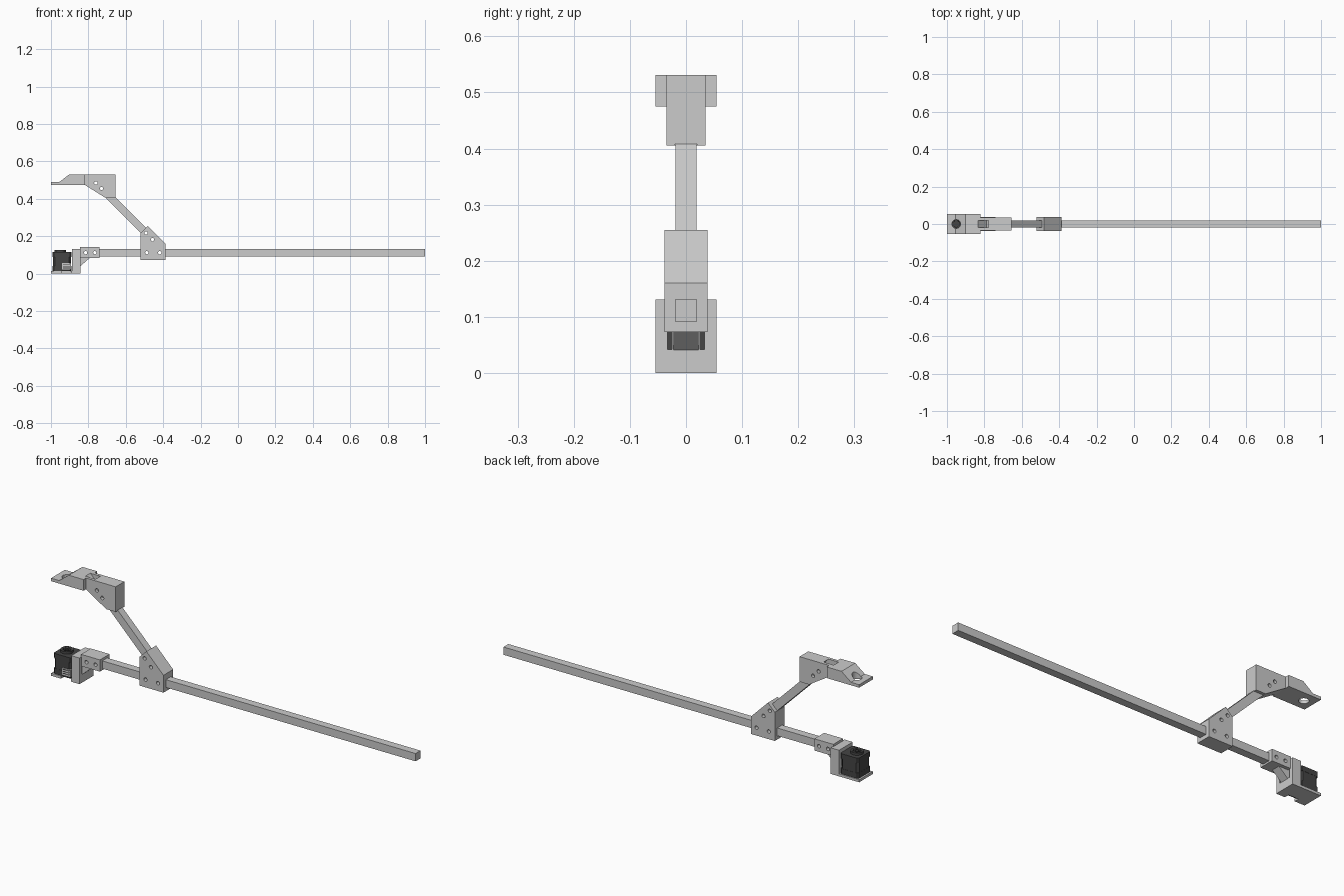
import bpy, bmesh
from math import radians, sqrt
from mathutils import Vector

if "Cube" in bpy.data.objects:
    bpy.data.objects.remove(bpy.data.objects["Cube"])

dark = bpy.data.materials.new("dark_metal")
dark.diffuse_color = (0.06, 0.06, 0.06, 1)
dark.use_nodes = True
dark.node_tree.nodes["Principled BSDF"].inputs["Base Color"].default_value = dark.diffuse_color


def finish(name, bm, mat=None):
    bmesh.ops.recalc_face_normals(bm, faces=bm.faces)
    me = bpy.data.meshes.new(name)
    bm.to_mesh(me)
    bm.free()
    ob = bpy.data.objects.new(name, me)
    bpy.context.collection.objects.link(ob)
    if mat:
        me.materials.append(mat)
    return ob


def profile(name, pts, y0, y1, mat=None):
    """Extrude an x-z outline from y0 to y1."""
    bm = bmesh.new()
    f = bm.faces.new([bm.verts.new((x, y0, z)) for x, z in pts])
    r = bmesh.ops.extrude_face_region(bm, geom=[f])
    vs = [g for g in r["geom"] if isinstance(g, bmesh.types.BMVert)]
    bmesh.ops.translate(bm, verts=vs, vec=(0, y1 - y0, 0))
    return finish(name, bm, mat)


def box(name, x0, x1, y0, y1, z0, z1, mat=None):
    return profile(name, [(x0, z0), (x1, z0), (x1, z1), (x0, z1)], y0, y1, mat)


def diagonal(name, a, b, w, half_y):
    a, b = Vector(a), Vector(b)
    d = (b - a).normalized()
    n = Vector((-d.y, d.x)) * w
    return profile(name, [a - n, b - n, b + n, a + n], -half_y, half_y)


def cylinder(name, loc, r, depth, axis="Z", mat=None, seg=32):
    bpy.ops.mesh.primitive_cylinder_add(
        vertices=seg, radius=r, depth=depth, location=loc,
        rotation=(radians(90) if axis == "Y" else 0, 0, 0))
    ob = bpy.context.object
    ob.name = name
    if mat:
        ob.data.materials.append(mat)
    bpy.ops.object.shade_smooth_by_angle(angle=radians(35))
    return ob


def apply_bool(ob, other, op="DIFFERENCE"):
    other.hide_render = True
    m = ob.modifiers.new(op, "BOOLEAN")
    m.operation, m.object, m.solver = op, other, "EXACT"
    bpy.context.view_layer.objects.active = ob
    bpy.ops.object.modifier_apply(modifier=m.name)
    bpy.data.objects.remove(other, do_unlink=True)


def bolt_holes(ob, spots):
    for x, z in spots:
        apply_bool(ob, cylinder("hole_cutter", (x, 0, z), 0.009, 0.3, "Y", seg=20))


lower_holes = [(-0.815, 0.112), (-0.765, 0.112)]
mid_low = [(-0.487, 0.112), (-0.418, 0.112)]
mid_high = [(-0.492, 0.217), (-0.457, 0.182)]
upper_holes = [(-0.76, 0.485), (-0.73, 0.455)]

# Long square rail
rail = box("long_rail", -0.84, 1.0, -0.0195, 0.0195, 0.092, 0.131)
bolt_holes(rail, lower_holes + mid_low)

# Slanted arm
arm = diagonal("slanted_arm", (-0.425, 0.15), (-0.775, 0.50), 0.0195, 0.0188)
bolt_holes(arm, mid_high + upper_holes)

# Middle bracket joining rail and arm, with open sockets
mid = profile("middle_bracket", [(-0.52, 0.073), (-0.387, 0.073), (-0.387, 0.16),
                                 (-0.482, 0.255), (-0.52, 0.217)], -0.0385, 0.0385)
bolt_holes(mid, mid_low + mid_high)

# Upper bracket with sloped holder plate
upper = profile("upper_bracket", [(-0.82, 0.475), (-0.708, 0.405), (-0.655, 0.405),
                                  (-0.655, 0.531), (-0.82, 0.531)], -0.0345, 0.0345)
plate = profile("holder_plate", [(-1.0, 0.475), (-0.82, 0.475), (-0.82, 0.531),
                                 (-0.902, 0.531), (-0.955, 0.49), (-1.0, 0.49)],
                -0.0545, 0.0545)
for part in (upper, plate):
    apply_bool(part, diagonal("socket_cutter", (-0.6, 0.325), (-0.9, 0.625), 0.0198, 0.0195))
apply_bool(plate, cylinder("bearing_cutter", (-0.95, 0, 0.5), 0.023, 0.2))
bolt_holes(upper, upper_holes)

# Lower motor mount: wall, base, clamp and gusset
mount = profile("motor_mount", [(-1.0, 0.0), (-0.842, 0.0), (-0.842, 0.131),
                                (-0.888, 0.131), (-0.888, 0.013), (-1.0, 0.013)],
                -0.0545, 0.0545)
apply_bool(mount, box("plug_notch_cutter", -0.945, -0.89, -0.08, -0.03, -0.05, 0.012 + 0.01))
for s in (-1, 1):
    y = s * 0.029
    apply_bool(mount, box("slot_cutter", -0.95, -0.8, y - 0.004, y + 0.004, 0.042, 0.084))
clamp = box("rail_clamp", -0.845, -0.74, -0.0385, 0.0385, 0.084, 0.143)
bolt_holes(clamp, lower_holes)
profile("clamp_gusset", [(-0.845, 0.038), (-0.79, 0.086), (-0.845, 0.086)], -0.022, 0.022)

# Stepper motor: chamfered body, end caps, pilot ring, shaft, plug
def motor_block(name, half, cut, z0, z1):
    bm = bmesh.new()
    cx = -0.941
    h, c = half, half - cut
    pts = [(c, -h), (h, -c), (h, c), (c, h), (-c, h), (-h, c), (-h, -c), (-c, -h)]
    f = bm.faces.new([bm.verts.new((cx + x, y, z0)) for x, y in pts])
    r = bmesh.ops.extrude_face_region(bm, geom=[f])
    bmesh.ops.translate(bm, vec=(0, 0, z1 - z0),
                        verts=[g for g in r["geom"] if isinstance(g, bmesh.types.BMVert)])
    return finish(name, bm, dark)


motor_block("motor_lower_cap", 0.05, 0.007, 0.013, 0.04)
motor_block("motor_body", 0.049, 0.012, 0.04, 0.09)
motor_block("motor_upper_cap", 0.05, 0.007, 0.09, 0.115)
ring = cylinder("motor_ring", (-0.95, 0, 0.119), 0.03, 0.016, mat=dark)
apply_bool(ring, cylinder("ring_cutter", (-0.95, 0, 0.13), 0.018, 0.02))
cylinder("motor_shaft", (-0.95, 0, 0.119), 0.008, 0.016, mat=dark, seg=20)
box("motor_plug", -0.94, -0.893, -0.054, -0.04, 0.022, 0.056)
for i in range(3):
    z = 0.03 + i * 0.01
    box("plug_rib", -0.936, -0.897, -0.0545, -0.05, z - 0.002, z + 0.002, dark)
